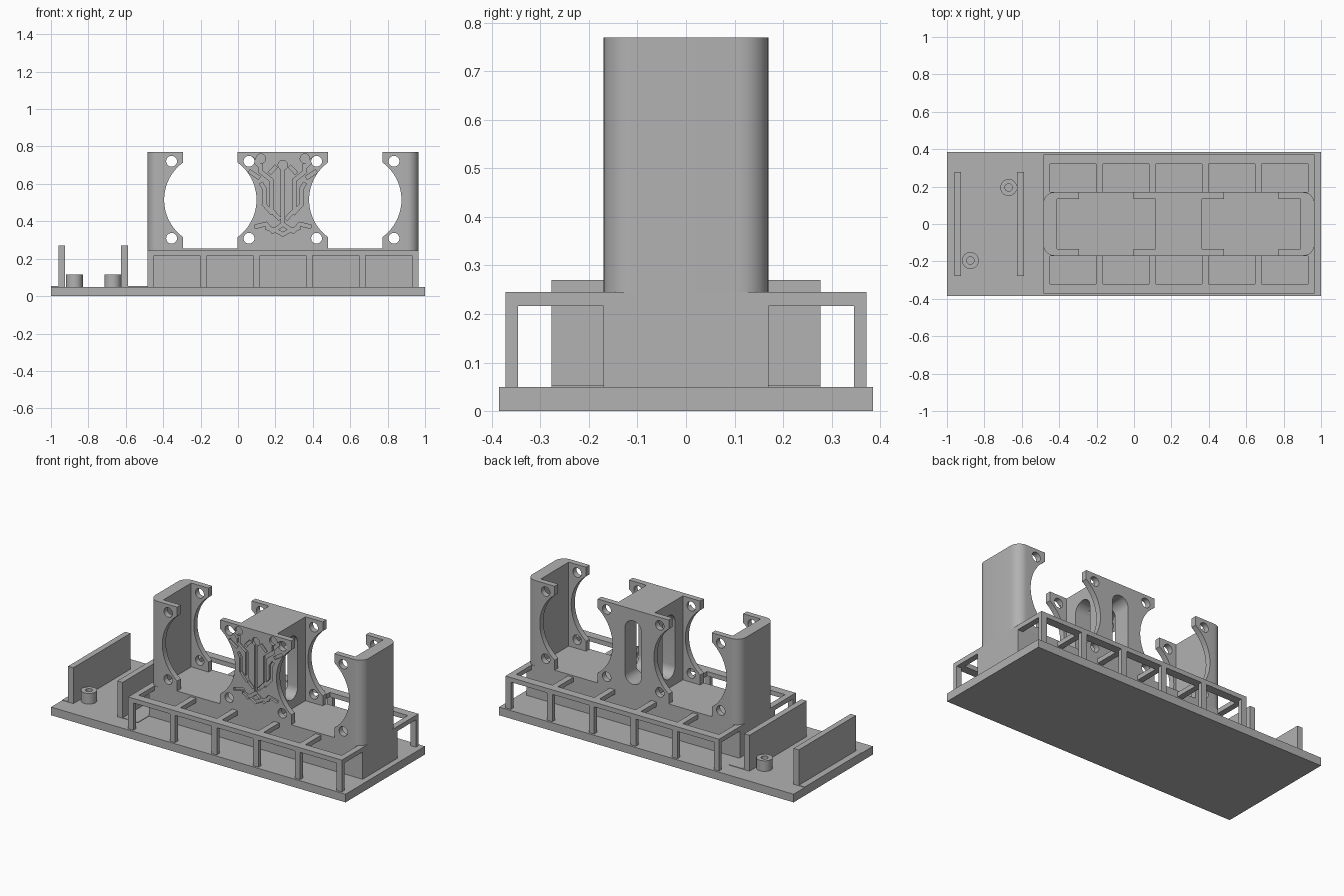
import bpy, bmesh, math
from mathutils import Vector

cube = bpy.data.objects.get("Cube")
if cube:
    bpy.data.objects.remove(cube, do_unlink=True)

grey = bpy.data.materials.new("plain_grey")
grey.use_nodes = True
COLOUR = (0.445, 0.445, 0.445, 1)
grey.diffuse_color = COLOUR
grey.node_tree.nodes["Principled BSDF"].inputs["Base Color"].default_value = COLOUR


def rounded(u0, u1, v0, v1, r, n=8):
    """Outline of a rectangle with rounded corners."""
    pts = []
    corners = [(u1 - r, v1 - r), (u0 + r, v1 - r), (u0 + r, v0 + r), (u1 - r, v0 + r)]
    for k, (cu, cv) in enumerate(corners):
        for i in range(n + 1):
            a = (k + i / n) * math.pi / 2
            pts.append((cu + r * math.cos(a), cv + r * math.sin(a)))
    return pts


def circle(u, v, r, n=32):
    return [(u + r * math.cos(2 * math.pi * i / n), v + r * math.sin(2 * math.pi * i / n))
            for i in range(n)]


def rect(u0, u1, v0, v1):
    return [(u0, v0), (u1, v0), (u1, v1), (u0, v1)]


def prism(name, outlines, lo, hi, axis="z"):
    """Extrude one or more outlines along an axis between lo and hi."""
    place = {"x": lambda u, v, w: (w, u, v), "y": lambda u, v, w: (u, w, v),
             "z": lambda u, v, w: (u, v, w)}[axis]
    bm = bmesh.new()
    for pts in outlines:
        a = [bm.verts.new(place(u, v, lo)) for u, v in pts]
        b = [bm.verts.new(place(u, v, hi)) for u, v in pts]
        bm.faces.new(a)
        bm.faces.new(b)
        for i in range(len(a)):
            j = (i + 1) % len(a)
            bm.faces.new((a[i], a[j], b[j], b[i]))
    bmesh.ops.remove_doubles(bm, verts=bm.verts, dist=1e-6)
    bmesh.ops.recalc_face_normals(bm, faces=bm.faces)
    mesh = bpy.data.meshes.new(name)
    bm.to_mesh(mesh)
    bm.free()
    mesh.materials.append(grey)
    ob = bpy.data.objects.new(name, mesh)
    bpy.context.collection.objects.link(ob)
    return ob


def box(name, x0, x1, y0, y1, z0, z1):
    return prism(name, [rect(x0, x1, y0, y1)], z0, z1)


def activate(ob):
    bpy.ops.object.select_all(action="DESELECT")
    ob.select_set(True)
    bpy.context.view_layer.objects.active = ob


def cut(ob, outlines, lo, hi, axis="z", overlap=False):
    cutter = prism("cutter", outlines, lo, hi, axis)
    cutter.hide_render = True
    mod = ob.modifiers.new("cut", "BOOLEAN")
    mod.operation = "DIFFERENCE"
    mod.solver = "EXACT"
    mod.use_self = overlap
    mod.object = cutter
    activate(ob)
    bpy.ops.object.modifier_apply(modifier=mod.name)
    bpy.data.objects.remove(cutter, do_unlink=True)


def smooth(ob):
    activate(ob)
    bpy.ops.object.shade_smooth_by_angle(angle=math.radians(30))


# Base plate and solid core
box("base_plate", -1, 1, -0.385, 0.385, 0, 0.05)
X0, X1 = -0.485, 0.965
box("core_block", X0, X1, -0.17, 0.17, 0.05, 0.245)

# Upright end plates and the thin pads beside them
for label, x in (("outer", -0.96), ("inner", -0.625)):
    box(label + "_upright", x, x + 0.036, -0.277, 0.277, 0.05, 0.27)
box("outer_pad", -1, -0.96, -0.277, 0.277, 0.05, 0.053)
box("inner_pad", -0.59, X0, -0.277, 0.277, 0.05, 0.053)

# Screw standoffs
for label, x, y in (("back", -0.67, 0.195), ("front", -0.875, -0.195)):
    post = prism(label + "_standoff", [circle(x, y, 0.045)], 0.05, 0.115)
    cut(post, [circle(x, y, 0.02)], 0.052, 0.2)
    smooth(post)

# Open cage along both long sides
BAR = 0.036
pitch = (X1 - X0 - BAR) / 5
for side, s in (("front", -1), ("back", 1)):
    def span(a, b):
        return sorted((s * a, s * b))
    box(side + "_cage_rim", X0, X1, *span(0.32, 0.372), 0.217, 0.245)
    for i in range(6):
        x = X0 + i * pitch
        box(f"{side}_cage_bar_{i}", x, x + BAR, *span(0.17, 0.32), 0.217, 0.245)
        box(f"{side}_cage_post_{i}", x, x + BAR, *span(0.346, 0.372), 0.05, 0.217)

# Tower holding two open bays
tower = prism("bay_tower", [rounded(X0, X1, -0.17, 0.17, 0.06)], 0.245, 0.77)
MID = 0.515
for cx in (-0.148, 0.627):
    cut(tower, [rect(cx - 0.264, cx + 0.264, -0.135, 0.135)], 0.255, 0.9)
    cut(tower, [rect(cx - 0.146, cx + 0.146, 0.255, 0.9)], -0.3, 0.3, "y")
    cut(tower, [circle(cx, MID, 0.247, 64)], -0.3, 0.3, "y")
    holes = [circle(cx + sx * 0.207, MID + sz * 0.206, 0.029, 24)
             for sx in (-1, 1) for sz in (-1, 1)]
    cut(tower, holes, -0.3, 0.3, "y")

# Cable slots through the middle pillar: sideways and from the back
CX = 0.24
cut(tower, [rounded(-0.06, 0.06, 0.31, 0.70, 0.0599)], CX - 0.15, CX + 0.15, "x")
cut(tower, [rounded(CX - 0.055, CX + 0.055, 0.31, 0.70, 0.0549)], -0.05, 0.3, "y")

# Engraved branching ornament on the pillar front, mirrored about its centre
paths = [
    [(0.118, 0.70), (0.118, 0.665), (0.062, 0.62), (0.062, 0.46), (0.02, 0.415)],
    [(0.175, 0.665), (0.13, 0.635)],
    [(0.165, 0.735), (0.118, 0.69)],
    [(0.04, 0.69), (0.068, 0.66)],
    [(0.115, 0.60), (0.10, 0.575), (0.10, 0.49), (0.06, 0.445)],
    [(0.145, 0.372), (0.09, 0.385), (0.055, 0.345), (0, 0.385)],
    [(0.085, 0.365), (0.04, 0.352), (0, 0.33)],
]
W = 0.0095


def groove(a, b):
    a, b = Vector(a), Vector(b)
    d = (b - a).normalized() * W
    n = Vector((-d.y, d.x))
    return [tuple(p) for p in (a - d * 0.6 + n, a - d * 0.6 - n, b + d * 0.6 - n, b + d * 0.6 + n)]


grooves = [groove((CX, 0.68), (CX, 0.40)), circle(CX, 0.70, 0.026, 14)]
for s in (-1, 1):
    grooves.append(circle(CX + s * 0.118, 0.735, 0.026, 14))
    for path in paths:
        pts = [(CX + s * u, v) for u, v in path]
        grooves += [groove(a, b) for a, b in zip(pts, pts[1:])]
cut(tower, grooves, -0.2, -0.155, "y", overlap=True)
smooth(tower)
